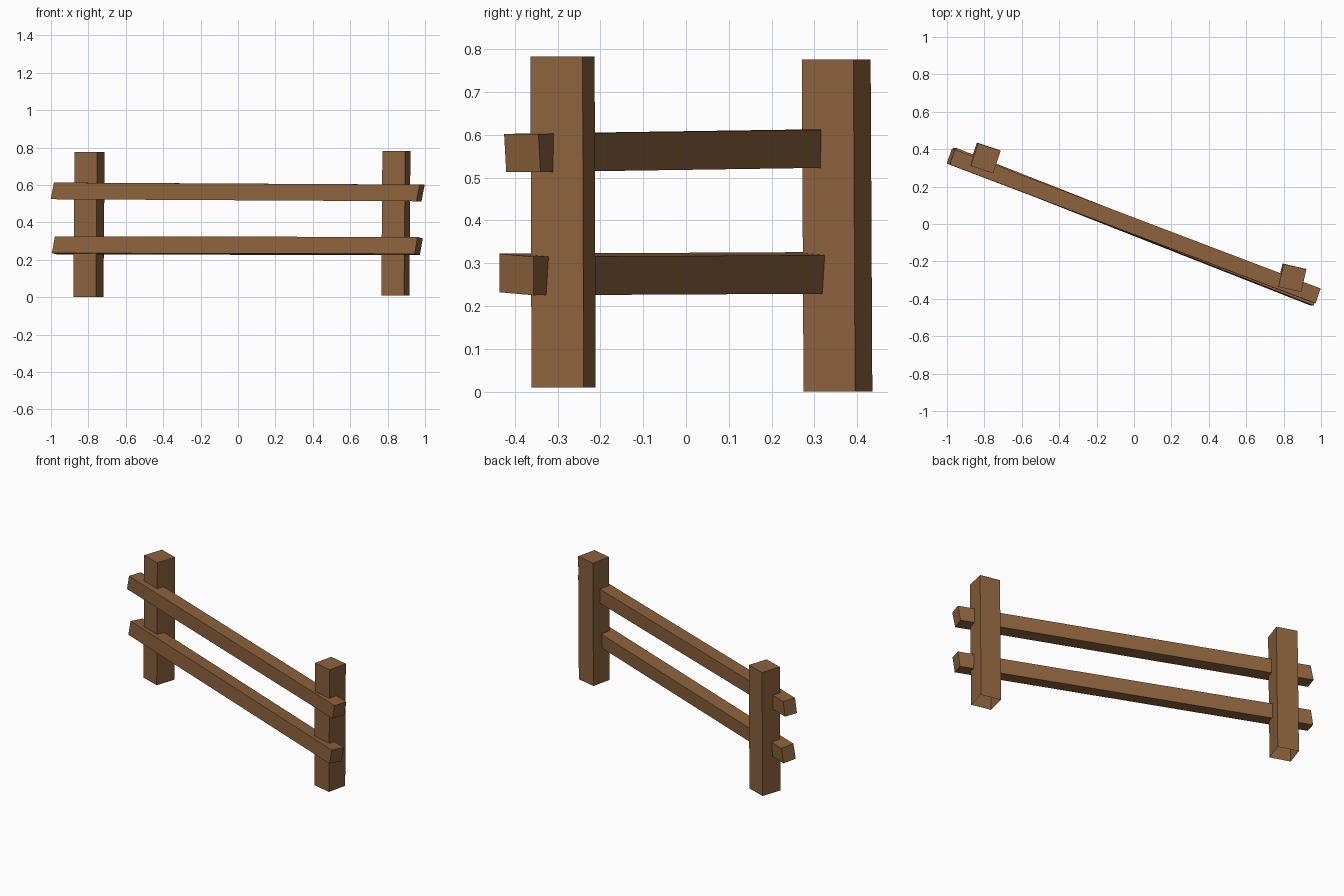
import bpy, bmesh, math
from mathutils import Vector

if "Cube" in bpy.data.objects:
    bpy.data.objects.remove(bpy.data.objects["Cube"])

wood = bpy.data.materials.new("brown wood")
wood.diffuse_color = (0.262, 0.122, 0.045, 1)
wood.use_nodes = True
wood.node_tree.nodes["Principled BSDF"].inputs["Base Color"].default_value = wood.diffuse_color


def hexa(name, ring_a, ring_b, open_start=False):
    """Box between two four-cornered ends, optionally open at the first end."""
    bm = bmesh.new()
    a = [bm.verts.new(p) for p in ring_a]
    b = [bm.verts.new(p) for p in ring_b]
    start = bm.faces.new(a)
    bm.faces.new(b)
    for i in range(4):
        j = (i + 1) % 4
        bm.faces.new((a[i], a[j], b[j], b[i]))
    bmesh.ops.recalc_face_normals(bm, faces=bm.faces)
    if open_start:
        bmesh.ops.delete(bm, geom=[start], context='FACES_ONLY')
    me = bpy.data.meshes.new(name)
    bm.to_mesh(me)
    bm.free()
    me.materials.append(wood)
    ob = bpy.data.objects.new(name, me)
    bpy.context.collection.objects.link(ob)


def post(name, bottom, top, width, yaw):
    r = width / math.sqrt(2)
    ang = [math.radians(yaw + 45 + 90 * i) for i in range(4)]
    off = [Vector((math.cos(t) * r, math.sin(t) * r, 0)) for t in ang]
    hexa(name, [Vector(bottom) + o for o in off],
         [Vector(top) + o for o in off], open_start=True)


def rail(name, left, right, across, down):
    """Skewed beam given by its front top corners at both ends."""
    across, down = Vector(across), Vector(down)
    off = [Vector(), across, across + down, down]
    hexa(name, [Vector(left) + o for o in off], [Vector(right) + o for o in off])


# slightly leaning posts, open underneath
post("left_post", (-0.80, 0.355, 0), (-0.793, 0.351, 0.776), 0.127, -18.5)
post("right_post", (0.841, -0.286, 0.01), (0.847, -0.2885, 0.783), 0.125, -13)

# crooked rails across the front
rail("upper_rail", (-0.984, 0.318, 0.613), (0.971, -0.425, 0.602),
     (0.027, 0.08, 0), (-0.017, 0.005, -0.089))
rail("lower_rail", (-0.979, 0.327, 0.326), (0.96, -0.436, 0.322),
     (0.028, 0.08, -0.007), (-0.016, 0, -0.09))
